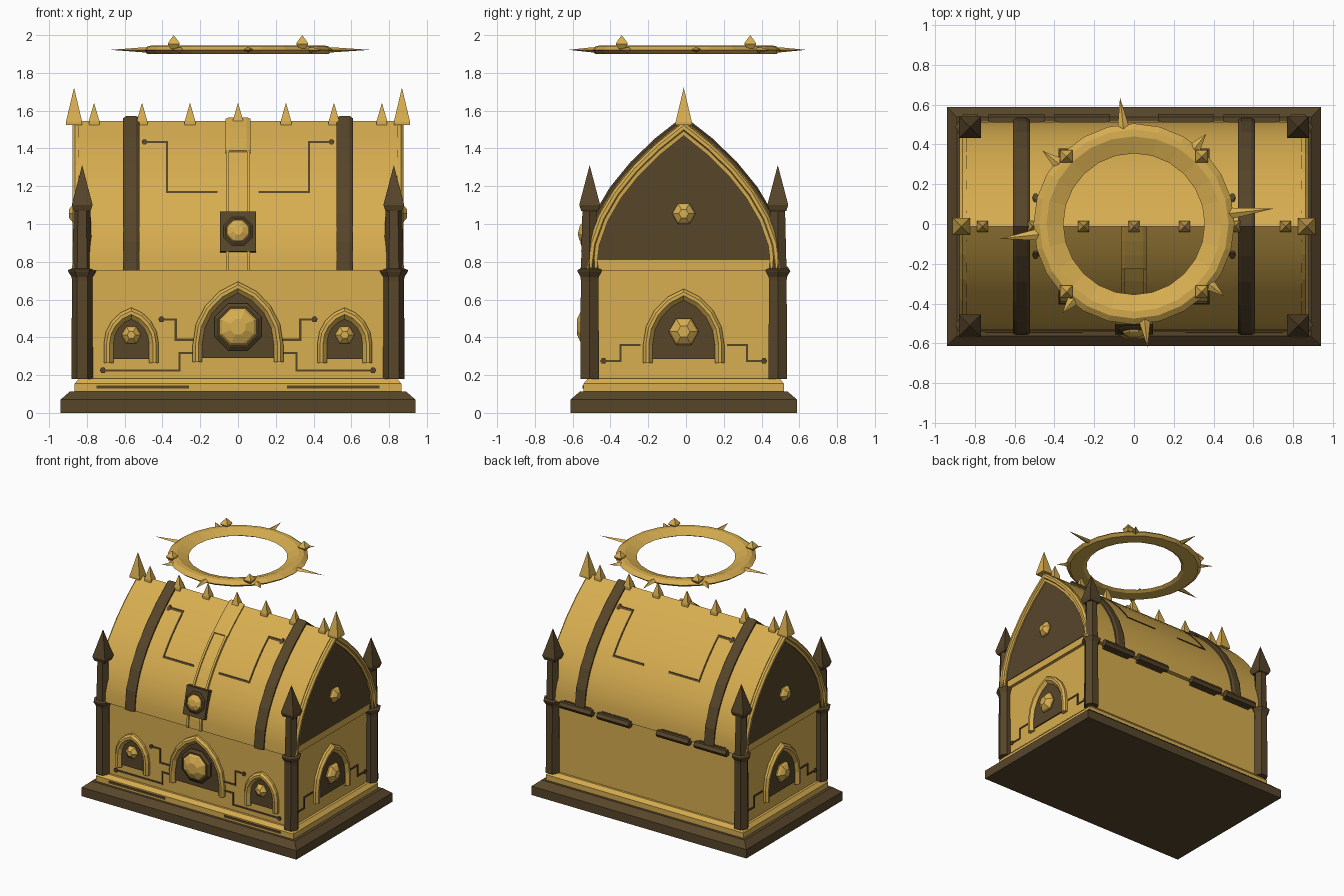
import bpy, bmesh
from math import sin, cos, pi, radians, atan2

if "Cube" in bpy.data.objects:
    bpy.data.objects.remove(bpy.data.objects["Cube"])

CY = -0.012                      # depth centre of the chest
BX, BY = 0.82, 0.49              # body half sizes
LIDZ = 0.755


def material(name, col):
    m = bpy.data.materials.new(name)
    m.diffuse_color = (*col, 1)
    m.use_nodes = True
    m.node_tree.nodes["Principled BSDF"].inputs["Base Color"].default_value = m.diffuse_color
    return m


GOLD = material("gold", (0.68, 0.42, 0.08))
DARK = material("dark_bronze", (0.095, 0.06, 0.023))


def loft(name, rows, mat, wrap=False):
    """Skin closed cross-sections; cap the ends or wrap them round."""
    bm = bmesh.new()
    vs = [[bm.verts.new(p) for p in r] for r in rows]
    n = len(vs[0])
    for i in range(len(vs) if wrap else len(vs) - 1):
        a, b = vs[i], vs[(i + 1) % len(vs)]
        for j in range(n):
            k = (j + 1) % n
            bm.faces.new((a[j], a[k], b[k], b[j]))
    if not wrap:
        bm.faces.new(vs[0])
        bm.faces.new(vs[-1])
    bmesh.ops.remove_doubles(bm, verts=bm.verts, dist=1e-5)
    bmesh.ops.recalc_face_normals(bm, faces=bm.faces)
    me = bpy.data.meshes.new(name)
    bm.to_mesh(me)
    bm.free()
    me.materials.append(mat)
    ob = bpy.data.objects.new(name, me)
    bpy.context.collection.objects.link(ob)
    return ob


def arch(hw, zb, zs, zt, n, off=0.0):
    """Pointed arch outline from left foot over the apex to right foot."""
    hw, zt = hw + off, zt + off * 1.2
    h = zt - zs
    c = (hw * hw - h * h) / (2 * hw)
    r, end = hw - c, atan2(h, -c)
    half = [(hw, zb)] + [(c + r * cos(end * i / n), zs + r * sin(end * i / n)) for i in range(n)] + [(0, zt)]
    return [(-u, z) for u, z in half] + half[-2::-1]


def lid_curve(t):
    """Half profile of the lid as a cubic curve, foot to ridge."""
    w = ((1 - t) ** 3, 3 * t * (1 - t) ** 2, 3 * t * t * (1 - t), t ** 3)
    pts = ((.525, LIDZ), (.525, 1.05), (.30, 1.33), (0, 1.545))
    return tuple(sum(a * p[k] for a, p in zip(w, pts)) for k in (0, 1))


def lid_path(n):
    def path(off):
        half = []
        for i in range(n + 1):
            u, z = lid_curve(i / n)
            half.append((u * (1 + off / .525), z + off * 1.25 * (z - LIDZ) / .79))
        return [(-u, z) for u, z in half] + half[-2::-1]
    return path


def lid_half(z):
    lo, hi = 0.0, 1.0
    for _ in range(30):
        mid = (lo + hi) / 2
        lo, hi = (mid, hi) if lid_curve(mid)[1] < z else (lo, mid)
    return lid_curve(lo)[0]


# place functions map (across, up, out) to the world
def up(u, v, d): return (u, CY + v, d)
def front(u, v, d): return (u, CY - BY - d, v)
def end(s, x=BX): return lambda u, v, d: (s * (x + d), CY + u, v)
def across(u, v, d): return (d, CY + u, v)
def lid_face(s): return lambda u, v, d: (u, CY + s * (lid_half(v) + d), v)


def stud(name, place, u, v, n, rings, mat, phase=0.0):
    """Turned n-sided part: rings are (radius, out)."""
    ang = [2 * pi * j / n + phase for j in range(n)]
    return loft(name, [[place(u + r * cos(a), v + r * sin(a), d) for a in ang] for r, d in rings], mat)


def band(name, path, section, place, mat, cut=slice(None)):
    """Sweep an (offset, out) section along an arch."""
    paths = [path(o)[cut] for o, d in section]
    rows = [[place(*p[j], d) for p, (o, d) in zip(paths, section)] for j in range(len(paths[0]))]
    return loft(name, rows, mat)


def slab(name, place, u0, u1, v0, v1, d0, d1, mat):
    return loft(name, [[place(u, v, d) for u, v in ((u0, v0), (u1, v0), (u1, v1), (u0, v1))]
                       for d in (d0, d1)], mat)


def trace(place, pts, steps=1, w=0.006):
    """Thin inlaid line with a round node at its first point."""
    stud("inlay_node", place, *pts[0], 6, [(w * 2.8, -0.01), (w * 2.8, 0.009)], DARK)
    for (u0, v0), (u1, v1) in zip(pts, pts[1:]):
        k = steps if v0 != v1 else 1
        for i in range(k):
            a, b = v0 + (v1 - v0) * i / k, v0 + (v1 - v0) * (i + 1) / k
            slab("inlay_line", place, min(u0, u1) - w, max(u0, u1) + w,
                 min(a, b) - w, max(a, b) + w, -0.01, 0.006, DARK)


def tier(name, rows, mat):
    loft(name, [[(sx * hx, CY + sy * hy, z) for sx, sy in ((-1, -1), (1, -1), (1, 1), (-1, 1))]
                for hx, hy, z in rows], mat)


def gem(name, place, u, v, n, r, d0, d1):
    stud(name, place, u, v, n, [(r * .85, d0 - .03), (r, d0), (r * .88, d0 + (d1 - d0) * .4),
                                (r * .42, d1)], GOLD, pi / 8 if n == 8 else 0)


def niche(name, place, hw, zb, zs, zt):
    path = lambda o: arch(hw, zb, zs, zt, 4, o)
    band(name + "_frame", path, [(0, -.02), (0, .018), (-.014, .034), (-.03, .034), (-.05, .012), (-.05, -.02)],
         place, GOLD)
    inner = arch(hw - .045, zb + .02, zs, zt - .05, 4)
    loft(name + "_panel", [[place(u, v, d) for u, v in inner] for d in (-.02, .01)], DARK)


# plinth and body
tier("base", [(.94, .60, 0), (.94, .60, .07), (.89, .55, .113)], DARK)
tier("plinth", [(.865, .53, .10), (.865, .53, .155), (.84, .507, .183)], GOLD)
tier("body", [(BX, BY, .17), (BX, BY, LIDZ)], GOLD)
for s in (-1, 1):
    slab("plinth_inlay", front, s * .505 - .245, s * .505 + .245, .128, .145, .02, .045, DARK)

# corner pillars with spires
shaft = [(.057, .18), (.054, .70), (.056, .72), (.074, .748), (.074, .757), (.053, .765), (.044, 1.09)]
for sx in (-1, 1):
    for sy in (-1, 1):
        stud("corner_pillar", up, sx * .825, sy * .498, 6, shaft, DARK)
        stud("pillar_spire", up, sx * .825, sy * .498, 4,
             [(.045 * 1.414, 1.07), (.055 * 1.414, 1.10), (.053 * 1.414, 1.11), (0, 1.312)], DARK, pi / 4)

# front niches with gems
niche("center_niche", front, .24, .27, .36, .695)
stud("center_gem_setting", front, 0, .455, 8, [(.135, 0), (.135, .022), (.115, .036)], DARK, pi / 8)
gem("center_gem", front, 0, .455, 8, .105, .04, .075)
for s in (-1, 1):
    place = lambda u, v, d, s=s: front(u + s * .565, v, d)
    niche("side_niche", place, .145, .265, .365, .557)
    gem("side_niche_gem", place, 0, .412, 6, .052, .018, .05)
    trace(front, [(s * .405, .495), (s * .33, .495), (s * .33, .387), (s * .235, .387)])
    trace(front, [(s * .715, .225), (s * .31, .225), (s * .31, .317), (s * .225, .317)])

# end walls
for s in (-1, 1):
    niche("end_niche", end(s), .215, .265, .36, .657)
    gem("end_gem", end(s), 0, .43, 6, .08, .022, .062)
    for t in (-1, 1):
        trace(end(s), [(t * .425, .275), (t * .335, .275), (t * .335, .36), (t * .235, .36)])

# lid
lid = loft("lid", [[across(u, v, x) for u, v in lid_path(12)(0)] for x in (-.845, .845)], GOLD)
bpy.context.view_layer.objects.active = lid
lid.select_set(True)
bpy.ops.object.shade_smooth_by_angle(angle=radians(30))
for s in (-1, 1):
    # gable trim, panel, gem
    band("gable_rim", lid_path(6), [(-.004, .80), (-.004, .862), (-.018, .876), (-.036, .876), (-.042, .862),
                                    (-.062, .86), (-.062, .80)],
         lambda u, v, d: across(u, v, s * d), GOLD)
    inner = [(u, max(v, .81)) for u, v in lid_path(6)(-.058)]
    loft("gable_panel", [[across(u, v, s * x) for u, v in inner] for x in (.80, .85)], DARK)
    gem("gable_gem", end(s, .845), 0, 1.055, 6, .062, .015, .05)
    # ribs
    band("lid_rib", lid_path(6), [(-.02, -.043), (.012, -.043), (.022, -.026), (.022, .026), (.012, .043), (-.02, .043)],
         lambda u, v, d: across(u, v, s * .565 + d), DARK)
    for t in (-1, 1):
        trace(lid_face(t), [(s * .495, 1.435), (s * .375, 1.435), (s * .375, 1.17), (s * .115, 1.17)], 6, .0055)

# front strap and lock
band("lid_strap", lid_path(12), [(-.02, -.05), (.008, -.05), (.008, .05), (-.02, .05)], across, GOLD, slice(0, 13))
band("strap_crest", lid_path(12), [(-.02, -.065), (.010, -.065), (.016, -.045), (.016, .045), (.010, .065), (-.02, .065)],
     across, GOLD, slice(9, 13))
for s in (-1, 1):
    band("strap_rail", lid_path(12), [(-.02, s * .048), (.018, s * .048), (.018, s * .064), (-.02, s * .064)],
         across, GOLD, slice(0, 10))
A = radians(13.5)


def lock(u, v, d): return (u, CY - .495 - d * cos(A) + v * sin(A), .955 + v * cos(A) + d * sin(A))


slab("lock_plate", lock, -.095, .095, -.108, .108, -.03, .024, DARK)
stud("lock_setting", lock, 0, 0, 8, [(.084, .02), (.084, .03), (.072, .038)], DARK, pi / 8)
gem("lock_gem", lock, 0, 0, 8, .064, .036, .062)

# ridge spikes
for i in range(-3, 4):
    stud("ridge_spike", up, i * .254, 0, 4, [(.028 * 1.414, 1.52), (.028 * 1.414, 1.545), (0, 1.642)], GOLD, pi / 4)
for s in (-1, 1):
    stud("gable_spike", up, s * .868, 0, 4, [(.043 * 1.414, 1.525), (.043 * 1.414, 1.54), (0, 1.722)], GOLD, pi / 4)

# back hinges
for x in (-.59, -.26, .26, .59):
    stud("hinge", across, BY + .046, LIDZ - .005, 6, [(.028, x - .14), (.028, x + .14)], DARK)
    slab("hinge_leaf", across, BY - .02, BY + .035, LIDZ - .03, LIDZ + .03, x - .12, x + .12, DARK)

# floating halo
sec = [(.355, 1.914), (.44, 1.945), (.475, 1.943), (.505, 1.92), (.48, 1.90), (.38, 1.90)]
loft("halo", [[(r * cos(i * pi / 12), r * sin(i * pi / 12), z) for r, z in sec] for i in range(24)], GOLD, True)
for i, tip in enumerate((.705, .58, .64, .59, .68, .575, .625, .58)):
    a = radians(6.3 + 45 * i)
    radial = lambda u, v, d: (d * cos(a) - u * sin(a), d * sin(a) + u * cos(a), 1.922 + v * .5)
    stud("halo_ray", radial, 0, 0, 4, [(.027, .475), (.027, .50), (0, tip)], GOLD)
for sx in (-1, 1):
    for sy in (-1, 1):
        stud("halo_stud", up, sx * .34, sy * .34 - CY, 4,
             [(.018 * 1.414, 1.93), (.032 * 1.414, 1.953), (.028 * 1.414, 1.962), (0, 2.0)], GOLD, pi / 4)
